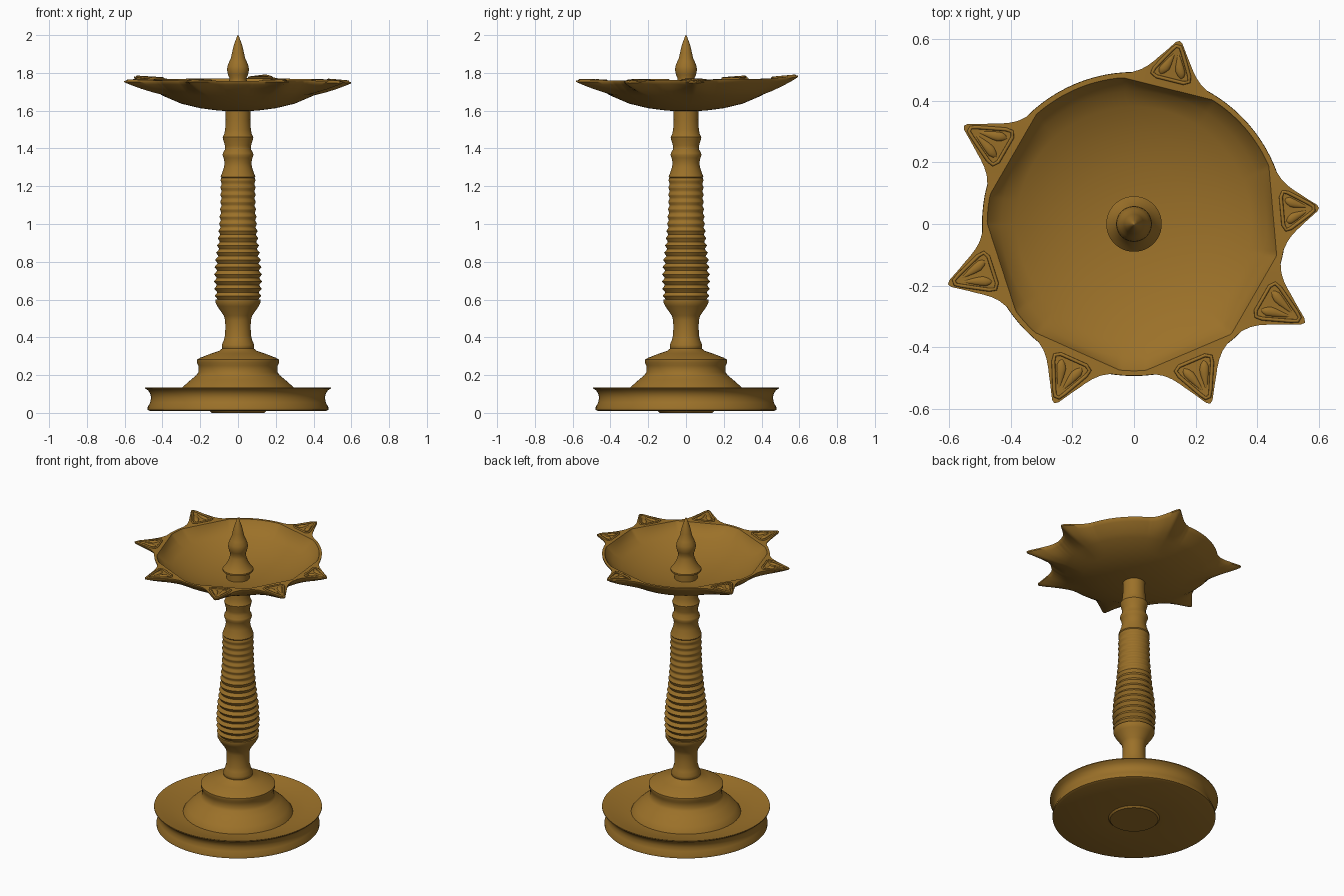
import bpy, bmesh, math
from mathutils import Vector

if "Cube" in bpy.data.objects:
    bpy.data.objects.remove(bpy.data.objects["Cube"])

brass = bpy.data.materials.new("aged brass")
brass.diffuse_color = (0.33, 0.165, 0.022, 1)
brass.use_nodes = True
brass.node_tree.nodes["Principled BSDF"].inputs["Base Color"].default_value = brass.diffuse_color


def finish(name, bm, angle=35):
    bmesh.ops.remove_doubles(bm, verts=bm.verts, dist=1e-5)
    bmesh.ops.recalc_face_normals(bm, faces=bm.faces)
    me = bpy.data.meshes.new(name)
    bm.to_mesh(me)
    bm.free()
    me.materials.append(brass)
    ob = bpy.data.objects.new(name, me)
    bpy.context.collection.objects.link(ob)
    bpy.ops.object.select_all(action='DESELECT')
    ob.select_set(True)
    bpy.context.view_layer.objects.active = ob
    bpy.ops.object.shade_smooth_by_angle(angle=math.radians(angle))
    return ob


def revolve(name, rings_at, steps, angle=35):
    """Skin a profile that may change with the angle (degrees)."""
    bm = bmesh.new()
    cols = []
    for i in range(steps):
        deg = 360 * i / steps
        a = math.radians(deg)
        cols.append([bm.verts.new((r * math.cos(a), r * math.sin(a), z))
                     for r, z in rings_at(deg)])
    for i in range(steps):
        p, q = cols[i], cols[(i + 1) % steps]
        for j in range(len(p) - 1):
            bm.faces.new((p[j], q[j], q[j + 1], p[j + 1]))
    bmesh.ops.dissolve_degenerate(bm, dist=1e-6, edges=bm.edges)
    return finish(name, bm, angle)


def lerp(table, x):
    for (x0, y0), (x1, y1) in zip(table, table[1:]):
        if x <= x1:
            return y0 + (y1 - y0) * (x - x0) / (x1 - x0)
    return table[-1][1]


# Base plate with a waisted side and a shallow tray
plate = [(0, 0), (.14, 0), (.15, .01), (.465, .01), (.478, .016), (.478, .03), (.465, .055),
         (.46, .08), (.464, .1), (.475, .118), (.493, .13), (.492, .135), (.45, .125),
         (.40, .112), (.32, .10), (0, .10)]
revolve("base_plate", lambda d: plate, 96)

# Stepped foot under the stem
foot = [(0, .09), (.325, .09), (.32, .105), (.295, .135), (.25, .175), (.22, .2), (.21, .215),
        (.21, .25), (.218, .265), (.218, .282), (.20, .292), (.14, .315), (.1, .328),
        (.085, .34), (0, .34)]
revolve("stepped_foot", lambda d: foot, 96)

# Turned stem: plain neck, ribbed grip, two collars
stem = [(0, .32), (.075, .325), (.086, .345), (.086, .36), (.075, .385), (.069, .41), (.067, .45),
        (.068, .49), (.075, .515), (.11, .565), (.12, .585), (.12, .6)]
envelope = [(.6, .122), (.7, .128), (.8, .122), (.9, .109), (1.0, .1), (1.1, .094), (1.25, .092)]
depth = [(.6, .014), (.85, .014), (1.0, .008), (1.25, .005)]
pitch = .65 / 17
for k in range(17):
    for t, f in ((.0, 1), (.15, .8), (.4, .15), (.5, 0), (.6, .15), (.85, .8)):
        z = .6 + (k + t) * pitch
        stem.append((lerp(envelope, z) - f * lerp(depth, z), z))
stem += [(.092, 1.25), (.088, 1.26), (.074, 1.3), (.071, 1.325), (.076, 1.35), (.082, 1.365),
         (.080, 1.375), (.069, 1.395), (.069, 1.415), (.078, 1.445), (.081, 1.46), (.073, 1.475),
         (.068, 1.5), (.065, 1.55), (.066, 1.62), (0, 1.62)]
revolve("ribbed_stem", lambda d: stem, 64)

# Finial rising from the dish
finial = [(0, 1.60), (.068, 1.60), (.068, 1.665), (.09, 1.662), (.09, 1.672), (.075, 1.69),
          (.058, 1.72), (.048, 1.75), (.045, 1.772), (.053, 1.79), (.058, 1.815), (.056, 1.835),
          (.046, 1.86), (.037, 1.88), (.032, 1.905), (.024, 1.94), (.012, 1.975), (.004, 1.997),
          (0, 2.0)]
revolve("finial", lambda d: finial, 48)

# Oil dish with seven pointed wick spouts: (angle, tip radius, tip height)
SPOUTS = [(5, .602, 1.752), (76, .612, 1.786), (150, .637, 1.78), (198, .634, 1.758),
          (246, .636, 1.76), (293, .633, 1.76), (330, .64, 1.752)]
flare = [(0, 1), (1, .95), (2, .83), (3.5, .66), (5, .52), (7, .34), (9, .2), (11.5, .08),
         (15, 0), (400, 0)]


def nearest(deg):
    return min(((abs((deg - s[0] + 180) % 360 - 180), s) for s in SPOUTS), key=lambda p: p[0])


def rim_height(deg):
    return 1.764 + .006 * math.sin(math.radians(deg))


def dish_profile(deg):
    d, (a, tip_r, tip_z) = nearest(deg)
    f = lerp(flare, d)
    R = .492 + (tip_r - .492) * f
    inner = min(.476, .452 / math.cos(math.radians(min(d, 60))))
    z0 = rim_height(deg)
    z1 = z0 + (tip_z - z0) * f
    rows = [(0, 1.61), (.1, 1.614), (.2, 1.627), (.3, 1.653), (.38, 1.687), (.43, 1.715),
            (inner - .005, z0 - .01), (inner, z0)]
    rows += [(inner + (R - inner) * t, z0 + (z1 - z0) * t) for t in (.5, 1)]
    rows += [(R - .001, z1 - .008)]
    rows += [(.4 + (R - .4) * t, 1.68 + (z1 - 1.685) * u)
             for t, u in ((.85, .78), (.6, .5), (.3, .22), (0, 0))]
    return rows + [(.3, 1.637), (.2, 1.613), (.1, 1.6), (0, 1.597)]


revolve("oil_dish", dish_profile, 360, 40)


# Raised border and heart-shaped pair of lobes on every spout
def tube_ring(name, pts, radius):
    cu = bpy.data.curves.new(name, 'CURVE')
    cu.dimensions = '3D'
    cu.bevel_depth = radius
    cu.bevel_resolution = 2
    sp = cu.splines.new('POLY')
    sp.points.add(len(pts) - 1)
    for p, c in zip(sp.points, pts):
        p.co = (*c, 1)
    sp.use_cyclic_u = True
    ob = bpy.data.objects.new(name, cu)
    bpy.context.collection.objects.link(ob)
    bpy.context.view_layer.update()
    me = bpy.data.meshes.new_from_object(ob.evaluated_get(bpy.context.evaluated_depsgraph_get()))
    bpy.data.objects.remove(ob)
    bm = bmesh.new()
    bm.from_mesh(me)
    bpy.data.meshes.remove(me)
    return finish(name, bm, 60)


half = [(.0, .045), (.01, .062), (.03, .058), (.07, .038), (.11, .018), (.128, .007)]
lobe = [(.0, .0), (.1, .65), (.25, 1), (.45, .85), (.7, .5), (.9, .18), (1, 0)]
for n, (a, tip_r, tip_z) in enumerate(SPOUTS, 1):
    ang, z0, r0 = math.radians(a), rim_height(a), .482
    k = (tip_r - r0) / .15
    out, side = Vector((math.cos(ang), math.sin(ang))), Vector((-math.sin(ang), math.cos(ang)))

    def place(u, v, h):
        r = r0 + u * k
        p = out * r + side * v
        return p.x, p.y, z0 + (tip_z - z0) * (r - .452) / (tip_r - .452) + h

    ring = [place(u, v, .001) for u, v in half] + [place(u, -v, .001) for u, v in reversed(half)]
    tube_ring(f"spout_border_{n}", ring, .006)
    for s, word in ((1, "left"), (-1, "right")):
        bm = bmesh.new()
        rows = []
        for t, w in lobe:
            mid = s * (.029 * (1 - t) + .005)
            rows.append([bm.verts.new(place(.012 + .095 * t, mid + .0165 * w * math.cos(q),
                                            .009 * w * math.sin(q) - .001))
                         for q in (math.pi * i / 8 for i in range(9))])
        for p, q in zip(rows, rows[1:]):
            for i in range(8):
                bm.faces.new((p[i], p[i + 1], q[i + 1], q[i]))
        finish(f"spout_lobe_{word}_{n}", bm, 60)
